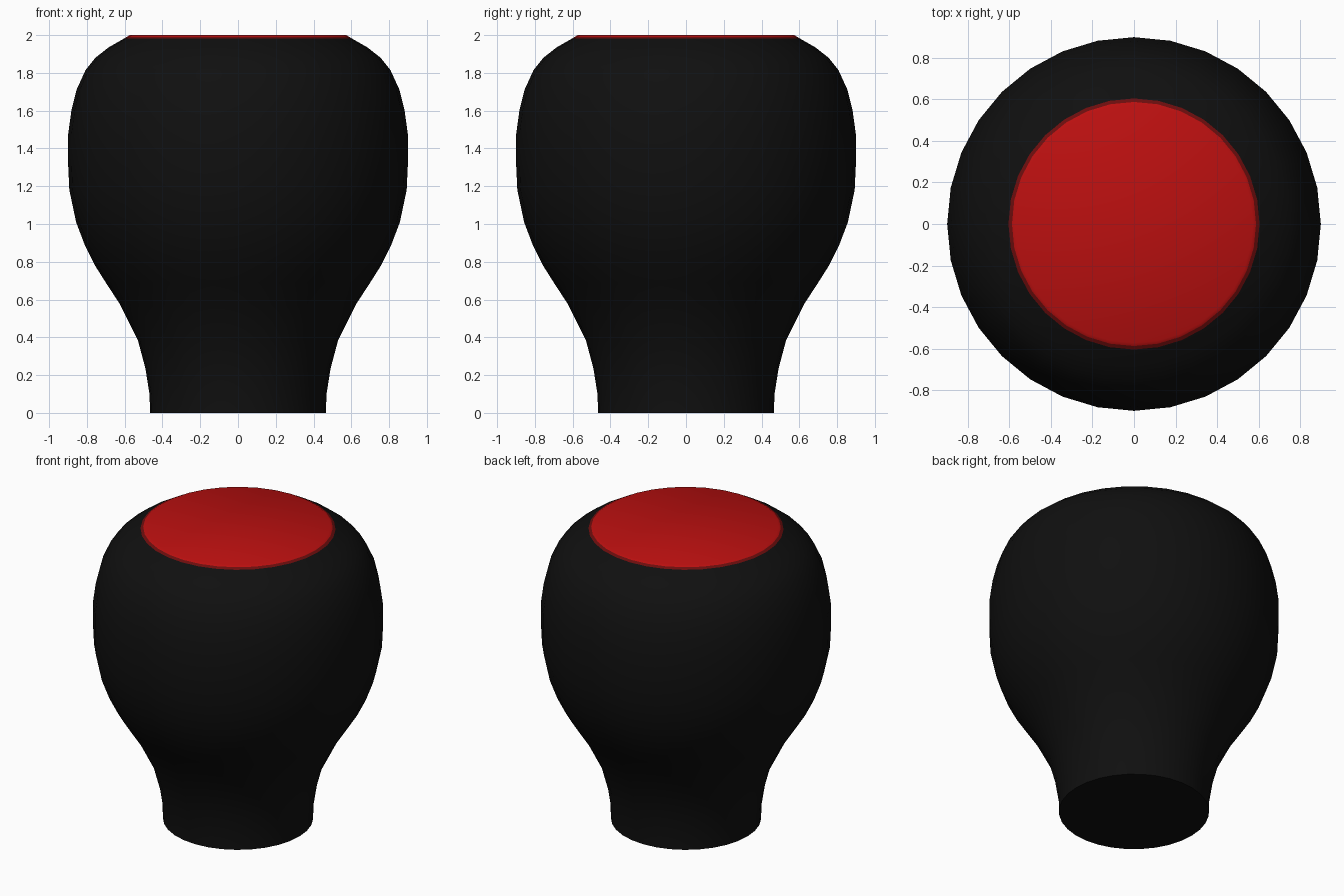
import bpy, bmesh, math

if "Cube" in bpy.data.objects:
    bpy.data.objects.remove(bpy.data.objects["Cube"])

SIDES = 32


def material(name, color):
    m = bpy.data.materials.new(name)
    m.diffuse_color = (*color, 1)
    m.use_nodes = True
    m.node_tree.nodes["Principled BSDF"].inputs["Base Color"].default_value = m.diffuse_color
    return m


def lathe(name, profile, mats, mat_of=lambda i: 0, cap_bottom=False, cap_top=False):
    """Revolve (radius, z) points around z; mat_of picks the material per band."""
    bm = bmesh.new()
    rings = [[bm.verts.new((r * math.cos(2 * math.pi * k / SIDES),
                            r * math.sin(2 * math.pi * k / SIDES), z))
              for k in range(SIDES)] for r, z in profile]
    for i, (a, b) in enumerate(zip(rings, rings[1:])):
        for k in range(SIDES):
            n = (k + 1) % SIDES
            bm.faces.new((a[k], a[n], b[n], b[k])).material_index = mat_of(i)
    if cap_bottom:
        bm.faces.new(rings[0][::-1])
    if cap_top:
        bm.faces.new(rings[-1]).material_index = mat_of(len(profile) - 1)
    mesh = bpy.data.meshes.new(name)
    bm.to_mesh(mesh)
    bm.free()
    for m in mats:
        mesh.materials.append(m)
    obj = bpy.data.objects.new(name, mesh)
    bpy.context.collection.objects.link(obj)
    bpy.ops.object.select_all(action='DESELECT')
    bpy.context.view_layer.objects.active = obj
    obj.select_set(True)
    bpy.ops.object.shade_smooth_by_angle(angle=math.radians(40))
    return obj


black = material("black", (0.005, 0.005, 0.005))
dark_red = material("dark_red", (0.15, 0.004, 0.004))
red = material("red", (0.5, 0.005, 0.005))

# Bulbous knob with neck, flat base and red top that fades at its rim
profile = [
    (0.466, 0.0), (0.468, 0.095), (0.49, 0.235), (0.53, 0.385),
    (0.625, 0.575), (0.70, 0.69), (0.757, 0.78), (0.81, 0.885),
    (0.857, 1.01), (0.893, 1.18), (0.90, 1.33), (0.90, 1.47),
    (0.882, 1.60), (0.855, 1.71), (0.807, 1.815), (0.755, 1.88),
    (0.685, 1.935), (0.605, 1.981), (0.588, 1.991), (0.573, 2.0),
]
last = len(profile) - 1
lathe("knob", profile, [black, dark_red, red],
      lambda i: 2 if i >= last - 1 else 1 if i == last - 2 else 0,
      cap_bottom=True, cap_top=True)
